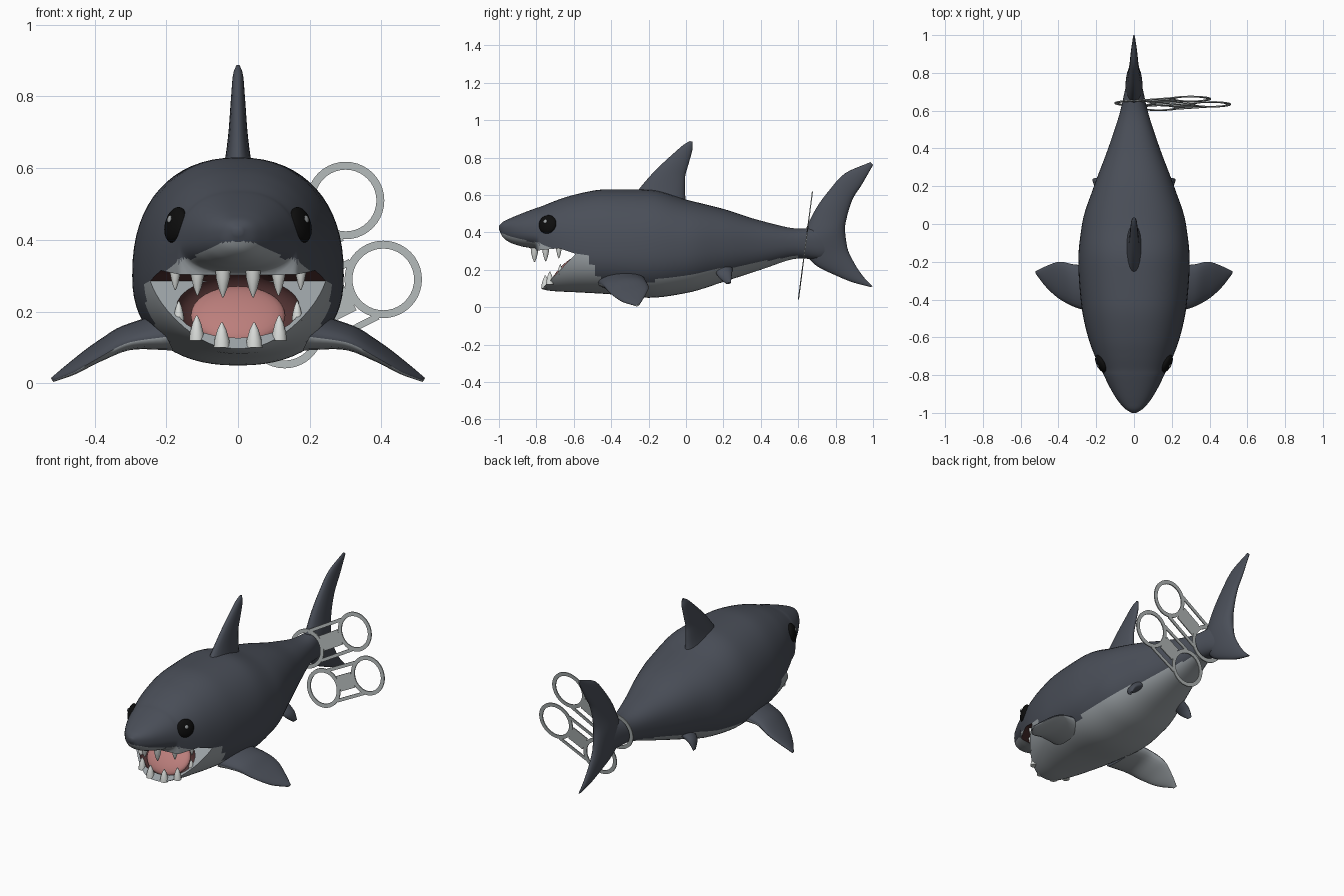
import bpy, bmesh, math
from mathutils import Vector, Matrix

if "Cube" in bpy.data.objects:
    bpy.data.objects.remove(bpy.data.objects["Cube"])


def mat(name, r, g, b):
    m = bpy.data.materials.new(name)
    m.diffuse_color = (r, g, b, 1)
    m.use_nodes = True
    m.node_tree.nodes["Principled BSDF"].inputs["Base Color"].default_value = m.diffuse_color
    return m


SKIN = mat("slate skin", 0.068, 0.077, 0.098)
BELLY = mat("pale belly", 0.33, 0.36, 0.38)
MOUTH = mat("dark mouth", 0.09, 0.035, 0.035)
TONGUE = mat("pink tongue", 0.50, 0.21, 0.20)
TOOTH = mat("tooth", 0.68, 0.70, 0.68)
EYE = mat("black eye", 0.004, 0.004, 0.004)
GLINT = mat("eye glint", 0.35, 0.37, 0.38)
PLASTIC = mat("clear plastic", 0.42, 0.45, 0.45)
HIDE = [SKIN, BELLY, MOUTH]


def make(name, bm, mats, angle=40):
    bmesh.ops.recalc_face_normals(bm, faces=bm.faces)
    me = bpy.data.meshes.new(name)
    bm.to_mesh(me)
    bm.free()
    for m in mats:
        me.materials.append(m)
    ob = bpy.data.objects.new(name, me)
    bpy.context.collection.objects.link(ob)
    shade(ob, angle)
    return ob


def shade(ob, angle):
    bpy.ops.object.select_all(action='DESELECT')
    ob.select_set(True)
    bpy.context.view_layer.objects.active = ob
    bpy.ops.object.shade_smooth_by_angle(angle=math.radians(angle))


def smooth(rows, n):
    """Smooth rows of numbers without overshoot."""
    def tangent(i, k):
        a = rows[max(i, 1)][k] - rows[max(i, 1) - 1][k]
        j = min(i + 1, len(rows) - 1)
        b = rows[j][k] - rows[j - 1][k]
        return 2 * a * b / (a + b) if a * b > 0 else 0
    out = []
    for i in range(len(rows) - 1):
        for s in range(n):
            t = s / n
            out.append([(2*t**3 - 3*t*t + 1) * rows[i][k] + (t**3 - 2*t*t + t) * tangent(i, k)
                        + (3*t*t - 2*t**3) * rows[i+1][k] + (t**3 - t*t) * tangent(i+1, k)
                        for k in range(len(rows[0]))])
    return out + [list(rows[-1])]


def loft(rings):
    bm = bmesh.new()
    vs = [[bm.verts.new(p) for p in r] for r in rings]
    m = len(vs[0])
    for a, b in zip(vs, vs[1:]):
        for i in range(m):
            bm.faces.new((a[i], a[(i+1) % m], b[(i+1) % m], b[i]))
    bm.faces.new(vs[0])
    bm.faces.new(vs[-1])
    return bm


def ball(name, loc, radii, rot, mats, index=0, seg=32):
    bm = bmesh.new()
    bmesh.ops.create_uvsphere(bm, u_segments=seg, v_segments=seg // 2, radius=1)
    bm.transform(Matrix.Translation(loc) @ rot.to_4x4() @ Matrix.Diagonal((*radii, 1)))
    for f in bm.faces:
        f.material_index = index
    return make(name, bm, mats, 180)


def fin(name, rows, normal, side=1, two_tone=False):
    """Loft lens sections given as leading point, trailing point, half thickness."""
    n = Vector(normal).normalized()
    rings = []
    for r in smooth(rows, 5):
        L, T = Vector(r[:3]), Vector(r[3:6])
        ring = []
        for i in range(20):
            a = math.tau * i / 20
            p = (L + T) / 2 + (T - L) / 2 * math.cos(a) + n * r[6] * math.sin(a)
            ring.append((p.x * side, p.y, p.z))
        rings.append(ring)
    bm = loft(rings)
    bmesh.ops.recalc_face_normals(bm, faces=bm.faces)
    for f in bm.faces:
        f.material_index = int(two_tone and f.normal.z < -0.35)
    return make(name, bm, HIDE, 60)


# body: y, top, bottom, widest level, half width
BODY = [(-1, .435, .415, .425, .012), (-.98, .455, .375, .42, .045), (-.94, .475, .345, .415, .082),
        (-.88, .50, .325, .405, .12), (-.80, .53, .305, .39, .16), (-.775, .538, .10, .375, .172),
        (-.70, .568, .085, .345, .207), (-.60, .60, .08, .32, .243), (-.42, .63, .07, .30, .28),
        (-.2, .628, .05, .30, .295), (0, .575, .075, .31, .275), (.2, .525, .135, .33, .212),
        (.4, .462, .20, .335, .137), (.6, .42, .26, .34, .072), (.72, .425, .255, .34, .045),
        (.80, .40, .29, .345, .022), (.85, .37, .33, .35, .006)]
rings = []
for y, top, bot, zc, hw in smooth(BODY, 6):
    ring = []
    for i in range(64):
        a = math.tau * i / 64
        c, s = math.cos(a), math.sin(a)
        e = 2 / 2.3
        ring.append((hw * math.copysign(abs(c)**e, c), y,
                     zc + (top - zc if s > 0 else zc - bot) * math.copysign(abs(s)**e, s)))
    rings.append(ring)
bm = loft(rings)

# pale underside below a height line along the body
LINE = [(-1.1, .41), (-1, .40), (-.9, .365), (-.7, .325), (-.6, .30), (-.52, .26), (-.46, .15), (-.4, .11),
        (-.25, .13), (0, .17), (.2, .205), (.4, .245), (.6, .275), (.7, 0), (1.1, 0)]
for f in bm.faces:
    c = f.calc_center_median()
    for (y0, z0), (y1, z1) in zip(LINE, LINE[1:]):
        if y0 <= c.y < y1:
            f.material_index = int(c.z < z0 + (z1 - z0) * (c.y - y0) / (y1 - y0))
body = make("body", bm, HIDE, 45)

# mouth: wedge between the jaws, then a rounded hollow
wedge = [(-.59, .285), (-.68, .315), (-.82, .30), (-.95, .28), (-.95, -.09)]
bm = loft([[(x, y, z) for y, z in wedge] for x in (-.5, .5)])
for f in bm.faces:
    c = f.calc_center_median()
    f.material_index = 1 if c.z < .13 and c.y > -.9 and abs(c.x) < .1 else 2
jaw_cutter = make("jaw_cutter", bm, HIDE)
tilt = Matrix.Rotation(math.radians(46), 3, 'X')
hollow = ball("hollow_cutter", (0, -.66, .212), (.172, .118, .085), tilt, HIDE, 2)
for cutter in (jaw_cutter, hollow):
    cutter.hide_render = True
    bpy.context.view_layer.objects.active = body
    mod = body.modifiers.new("cut", 'BOOLEAN')
    mod.operation, mod.solver, mod.object = 'DIFFERENCE', 'EXACT', cutter
    bpy.ops.object.modifier_apply(modifier=mod.name)
    bpy.data.objects.remove(cutter)
shade(body, 45)

ball("tongue", (0, -.645, .19), (.132, .108, .035), tilt, [TONGUE])

# teeth: x, y, base z, height (negative points down), radius
TEETH = [(.042, -.81, .315, -.075, .021), (.113, -.75, .32, -.075, .02), (.175, -.68, .325, -.065, .016),
         (.045, -.752, .10, .07, .023), (.115, -.728, .12, .07, .021), (.165, -.672, .175, .055, .015)]
for k, (x, y, z, h, r) in enumerate(TEETH):
    for s, side in ((1, "left"), (-1, "right")):
        prof = [(r, 0), (r * .9, .3), (r * .55, .7), (r * .1, 1)]
        bm = loft([[(s * x + q * math.cos(math.tau * i / 14), y + q * math.sin(math.tau * i / 14), z + h * t)
                    for i in range(14)] for q, t in prof])
        make(f"{'upper' if h < 0 else 'lower'}_tooth_{side}_{k % 3 + 1}", bm, [TOOTH], 60)

# eyes with a small glint
for s, side in ((1, "left"), (-1, "right")):
    n = Vector((s * .86, -.44, .22)).normalized()
    rot = n.to_track_quat('Z', 'Y').to_matrix()
    c = Vector((s * .174, -.74, .442))
    ball(f"eye_{side}", c, (.051, .051, .022), rot, [EYE])
    ball(f"eye_glint_{side}", c + n * .020 + Vector((0, -.004, .012)), (.011, .011, .004), rot, [GLINT], 0, 16)

# dorsal and tail fins
fin("dorsal_fin", [(0, -.29, .58, 0, 0, .54, .05), (0, -.24, .645, 0, -.005, .62, .035),
                   (0, -.17, .725, 0, -.005, .69, .026), (0, -.08, .81, 0, .015, .77, .02),
                   (0, -.01, .87, 0, .035, .85, .014), (0, .02, .888, 0, .035, .885, .005)], (1, 0, 0))
fin("tail_fin", [(0, .985, .108, 0, 1, .11, .004), (0, .90, .13, 0, .955, .155, .012),
                 (0, .80, .17, 0, .90, .235, .02), (0, .68, .235, 0, .862, .32, .032),
                 (0, .62, .34, 0, .85, .42, .045), (0, .68, .50, 0, .86, .48, .035),
                 (0, .77, .63, 0, .89, .575, .025), (0, .85, .715, 0, .94, .655, .018),
                 (0, .985, .775, 0, 1, .76, .005)], (1, 0, 0))

# paired fins
for s, side in ((1, "left"), (-1, "right")):
    fin(f"pectoral_fin_{side}", [(.20, -.47, .13, .22, -.22, .15, .055), (.30, -.445, .115, .31, -.215, .14, .035),
                                 (.39, -.40, .07, .39, -.20, .105, .022), (.46, -.34, .03, .47, -.225, .05, .014),
                                 (.515, -.27, .008, .52, -.25, .012, .006)], (.5, 0, .86), s, True)
    fin(f"pelvic_fin_{side}", [(.14, .15, .21, .14, .25, .21, .03), (.19, .17, .165, .195, .245, .17, .018),
                               (.212, .215, .125, .217, .24, .13, .006)], (.8, 0, .6), s)

# plastic can rings caught on the tail
bm = bmesh.new()


def plane(x, z, dy=0):
    return (x, .64 + .13 * (z - .34) + dy, z)


def plate(pts):
    a = [bm.verts.new(plane(x, z, -.003)) for x, z in pts]
    b = [bm.verts.new(plane(x, z, .003)) for x, z in pts]
    n = len(pts)
    for i in range(n):
        bm.faces.new((a[i], a[(i+1) % n], b[(i+1) % n], b[i]))
    bm.faces.new(a)
    bm.faces.new(b)


def strip(p, q, w):
    p, q = Vector(p), Vector(q)
    d = (q - p).normalized() * w / 2
    o = Vector((-d.y, d.x))
    plate([p + o, q + o, q - o, p - o])


hoops = [Vector(p) for p in ((.005, .34), (.30, .51), (.405, .29), (.13, .15))]
for c in hoops:
    loops = []
    for r, dy in ((.108, -.003), (.108, .003), (.086, .003), (.086, -.003)):
        loops.append([bm.verts.new(plane(c.x + r * math.cos(math.tau * i / 40), c.y + r * math.sin(math.tau * i / 40), dy))
                      for i in range(40)])
    for a, b in zip(loops, loops[1:] + loops[:1]):
        for i in range(40):
            bm.faces.new((a[i], a[(i+1) % 40], b[(i+1) % 40], b[i]))
tail, up, right, low = hoops
for p, q in ((tail, up), (low, right)):
    d = (q - p).normalized()
    o = Vector((-d.y, d.x))
    for k in (-.085, .085):
        strip(p + d * .06 + o * k, q - d * .06 + o * k, .018)
    strip(p + d * .105, q - d * .105, .085)
make("can_rings", bm, [PLASTIC], 30)
